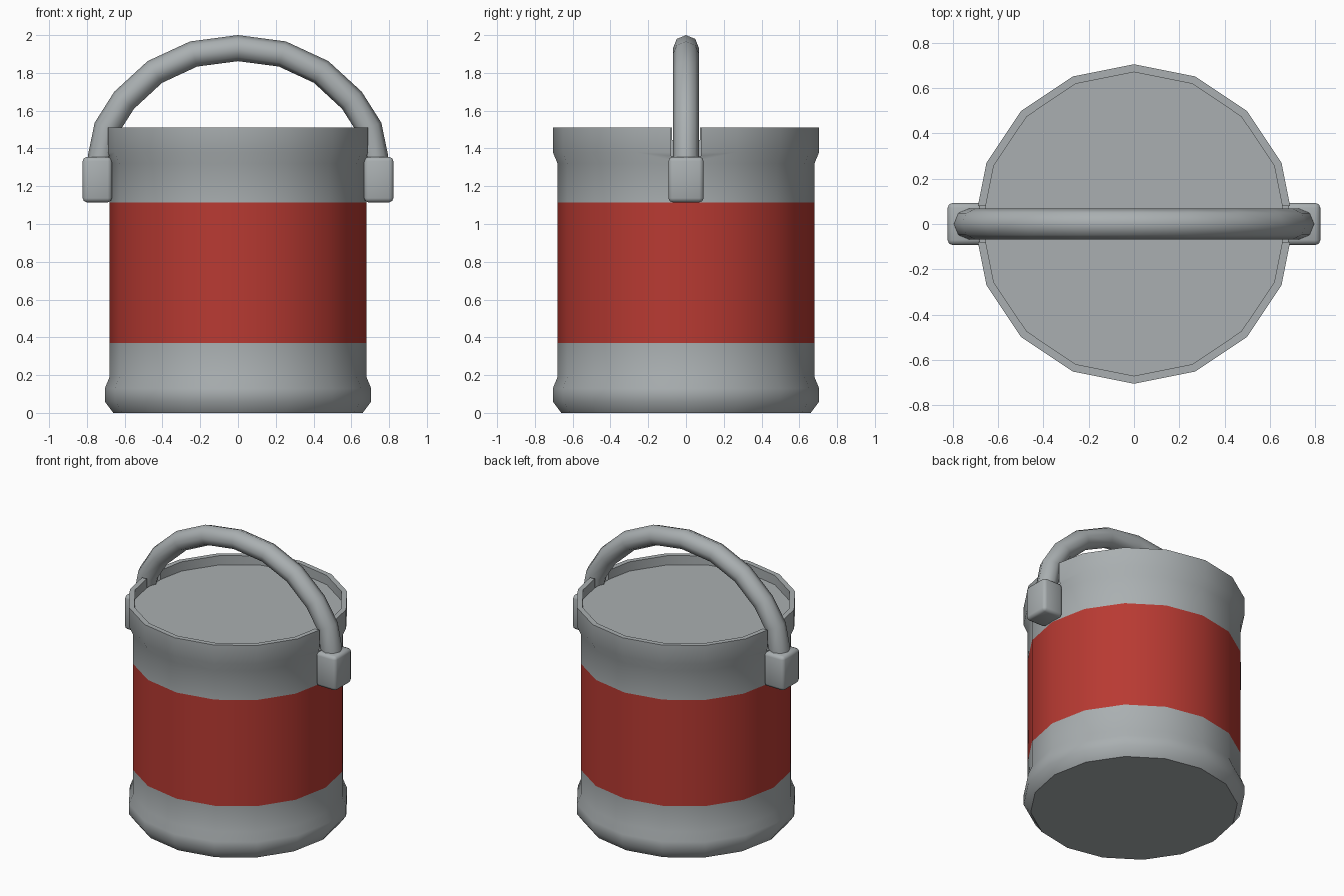
import bpy, bmesh, math
from mathutils import Vector

if "Cube" in bpy.data.objects:
    bpy.data.objects.remove(bpy.data.objects["Cube"], do_unlink=True)


def material(name, rgb):
    m = bpy.data.materials.new(name)
    m.use_nodes = True
    m.diffuse_color = (*rgb, 1)
    bsdf = next(n for n in m.node_tree.nodes if n.type == 'BSDF_PRINCIPLED')
    bsdf.inputs["Base Color"].default_value = (*rgb, 1)
    return m


GREY = material("metal grey", (0.40, 0.43, 0.44))
RED = material("band red", (0.48, 0.042, 0.032))


def finish(bm, name, mats):
    bmesh.ops.recalc_face_normals(bm, faces=bm.faces)
    mesh = bpy.data.meshes.new(name)
    bm.to_mesh(mesh)
    bm.free()
    obj = bpy.data.objects.new(name, mesh)
    bpy.context.collection.objects.link(obj)
    for m in mats:
        mesh.materials.append(m)
    return obj


def activate(obj):
    bpy.ops.object.select_all(action='DESELECT')
    obj.select_set(True)
    bpy.context.view_layer.objects.active = obj


def smooth(obj, degrees):
    activate(obj)
    bpy.ops.object.shade_smooth_by_angle(angle=math.radians(degrees))


def skin(bm, rings):
    """Bridge successive rings of vertices and cap both ends."""
    for a, b in zip(rings, rings[1:]):
        n = len(a)
        for i in range(n):
            j = (i + 1) % n
            bm.faces.new((a[i], a[j], b[j], b[i]))
    bm.faces.new(rings[0])
    bm.faces.new(rings[-1])


def box(name, center, size):
    bm = bmesh.new()
    bmesh.ops.create_cube(bm, size=1)
    for v in bm.verts:
        v.co = Vector(c + p * s for c, p, s in zip(center, v.co, size))
    return finish(bm, name, [GREY])


# Bucket body: sixteen-sided turned profile, sunken lid, red middle band
BAND_LOW, BAND_HIGH = 0.37, 1.115
profile = [(0.66, 0), (0.705, 0.06), (0.705, 0.13), (0.68, 0.19),
           (0.68, BAND_LOW), (0.68, BAND_HIGH), (0.68, 1.32),
           (0.705, 1.38), (0.705, 1.51), (0.67, 1.51), (0.67, 1.445)]
SIDES = 16
bm = bmesh.new()
rings = []
for r, z in profile:
    angles = [math.tau * i / SIDES for i in range(SIDES)]
    rings.append([bm.verts.new((r * math.cos(a), r * math.sin(a), z)) for a in angles])
skin(bm, rings)
for f in bm.faces:
    if BAND_LOW < f.calc_center_median().z < BAND_HIGH and abs(f.normal.z) < 0.5:
        f.material_index = 1
body = finish(bm, "bucket_body", [GREY, RED])

# Notches in the rim where the handle passes through
for side in (-1, 1):
    cutter = box("notch_cutter", (side * 0.755, 0, 1.5), (0.2, 0.16, 0.28))
    cutter.hide_render = True
    mod = body.modifiers.new("notch", 'BOOLEAN')
    mod.operation = 'DIFFERENCE'
    mod.solver = 'EXACT'
    mod.object = cutter
    activate(body)
    bpy.ops.object.modifier_apply(modifier=mod.name)
    bpy.data.objects.remove(cutter, do_unlink=True)
smooth(body, 40)

# Handle brackets
for side, name in ((1, "left_bracket"), (-1, "right_bracket")):
    bracket = box(name, (side * 0.745, 0, 1.235), (0.155, 0.186, 0.24))
    bev = bracket.modifiers.new("bevel", 'BEVEL')
    bev.width = 0.022
    bev.segments = 2
    activate(bracket)
    bpy.ops.object.modifier_apply(modifier=bev.name)
    smooth(bracket, 50)

# Arched carrying handle: octagonal tube along a mirrored path
half = [(0.735, 1.27), (0.725, 1.36), (0.695, 1.51), (0.603, 1.655),
        (0.44, 1.805), (0.235, 1.90)]
path = [Vector((x, 0, z)) for x, z in half] + [Vector((0, 0, 1.931))]
path += [Vector((-x, 0, z)) for x, z in reversed(half)]
RADIUS = 0.069
bm = bmesh.new()
rings = []
for i, p in enumerate(path):
    before = path[max(i - 1, 0)]
    after = path[min(i + 1, len(path) - 1)]
    tangent = (after - before).normalized()
    across = Vector((0, 1, 0))
    outward = across.cross(tangent)
    rings.append([bm.verts.new(p + RADIUS * (outward * math.cos(a) + across * math.sin(a)))
                  for a in (math.tau * k / 8 for k in range(8))])
skin(bm, rings)
handle = finish(bm, "handle", [GREY])
smooth(handle, 60)
